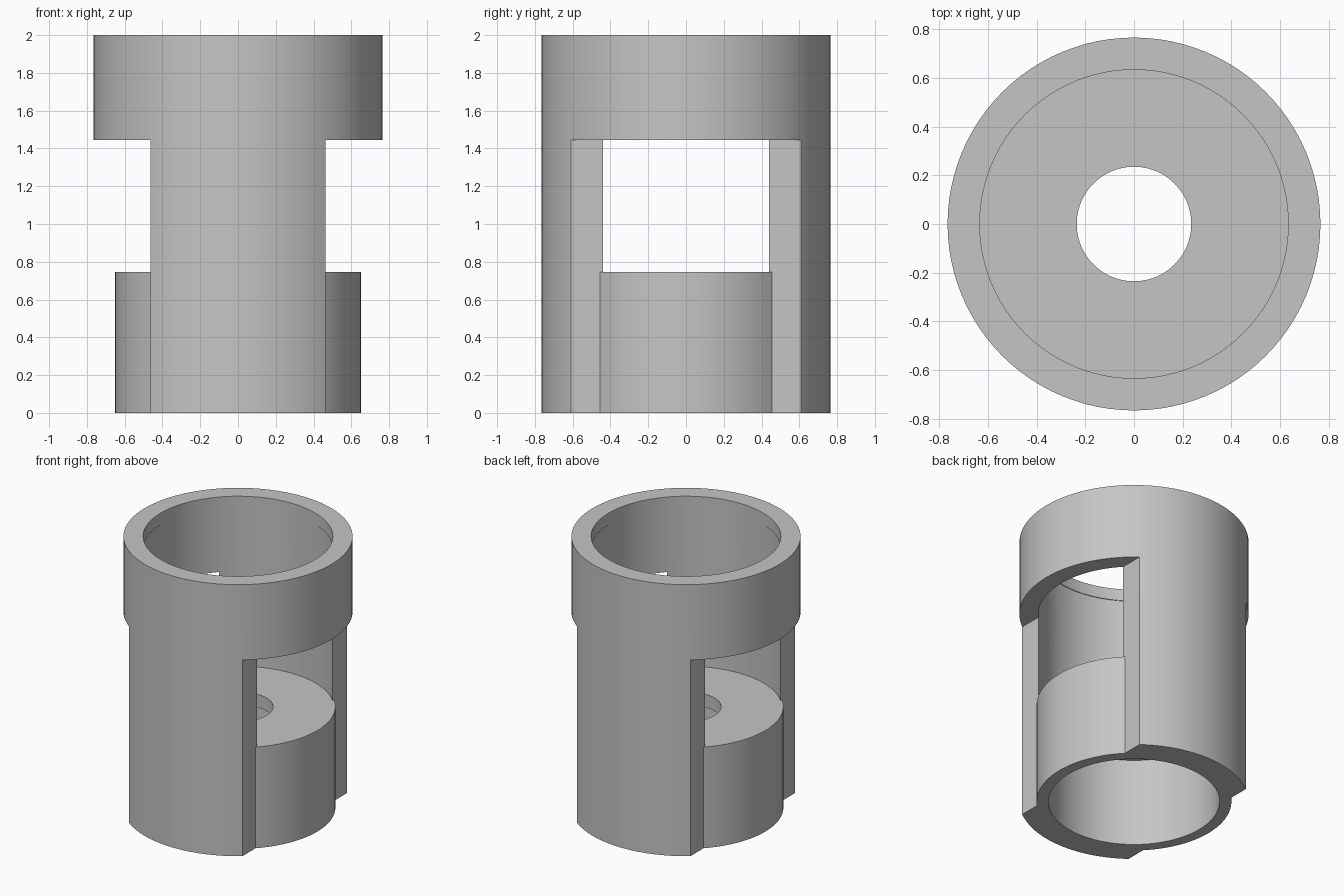
import bpy
import bmesh
import math

if "Cube" in bpy.data.objects:
    bpy.data.objects.remove(bpy.data.objects["Cube"], do_unlink=True)

SEGMENTS = 96
HALF_ARM = 0.463      # half width of the two upright arms
WINDOW_TOP = 1.445    # underside of the collar
FLOOR_TOP = 0.745

grey = bpy.data.materials.new("plain grey")
grey.use_nodes = True
colour = (0.56, 0.56, 0.56, 1)
grey.diffuse_color = colour
grey.node_tree.nodes["Principled BSDF"].inputs["Base Color"].default_value = colour


def add_object(name, bm):
    bmesh.ops.recalc_face_normals(bm, faces=bm.faces)
    mesh = bpy.data.meshes.new(name)
    bm.to_mesh(mesh)
    bm.free()
    mesh.materials.append(grey)
    obj = bpy.data.objects.new(name, mesh)
    bpy.context.collection.objects.link(obj)
    return obj


def lathe(name, profile):
    """Turn a closed (radius, height) profile around the z axis."""
    bm = bmesh.new()
    rings = []
    for i in range(SEGMENTS):
        a = 2 * math.pi * i / SEGMENTS
        rings.append([bm.verts.new((r * math.cos(a), r * math.sin(a), z))
                      for r, z in profile])
    n = len(profile)
    for i in range(SEGMENTS):
        here, there = rings[i], rings[(i + 1) % SEGMENTS]
        for j in range(n):
            k = (j + 1) % n
            bm.faces.new((here[j], there[j], there[k], here[k]))
    return add_object(name, bm)


def boolean(target, tool, operation):
    """Apply a boolean and discard the tool object."""
    tool.hide_render = True
    mod = target.modifiers.new(operation.lower(), "BOOLEAN")
    mod.operation = operation
    mod.solver = "EXACT"
    mod.object = tool
    graph = bpy.context.evaluated_depsgraph_get()
    result = bpy.data.meshes.new_from_object(target.evaluated_get(graph))
    target.modifiers.clear()
    target.data = result
    bpy.data.objects.remove(tool, do_unlink=True)


# Outer sleeve: collar and arms, with a very slight lip inside the mouth
body = lathe("slotted_sleeve_housing", [
    (0.765, 0), (0.765, 2), (0.633, 2), (0.633, 1.913),
    (0.638, 1.913), (0.638, 0)])

# Side openings that leave a front and a back arm below the collar
for side in (-1, 1):
    bm = bmesh.new()
    bmesh.ops.create_cube(bm, size=1)
    bmesh.ops.scale(bm, vec=(1, 2, WINDOW_TOP + 0.2), verts=bm.verts)
    bmesh.ops.translate(bm, verts=bm.verts,
                        vec=(side * (HALF_ARM + 0.5), 0, (WINDOW_TOP - 0.2) / 2))
    boolean(body, add_object("window_cutter", bm), "DIFFERENCE")

# Inner cup: drilled floor above a wide bore that is open at the bottom
cup = lathe("inner_cup", [
    (0.65, 0), (0.65, FLOOR_TOP), (0.235, FLOOR_TOP),
    (0.235, 0.648), (0.571, 0.648), (0.571, 0)])
boolean(body, cup, "UNION")

# Smooth round walls with sharp rims
bpy.ops.object.select_all(action="DESELECT")
body.select_set(True)
bpy.context.view_layer.objects.active = body
bpy.ops.object.shade_smooth_by_angle(angle=math.radians(30))
